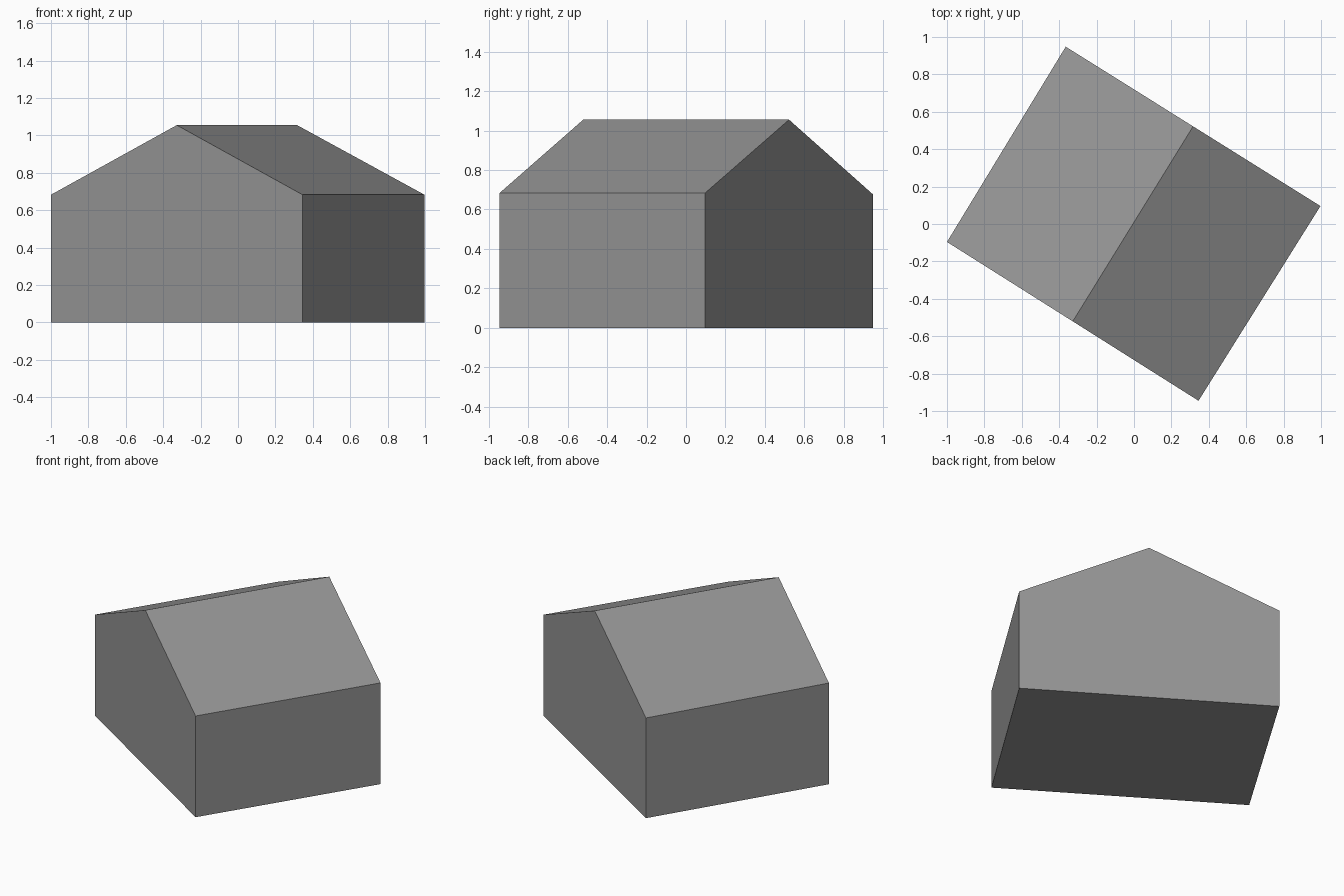
import bpy
import bmesh
from mathutils import Vector

cube = bpy.data.objects.get("Cube")
if cube:
    bpy.data.objects.remove(cube)

EAVE, RIDGE = 0.683, 1.055

grey = bpy.data.materials.new("plain grey")
grey.use_nodes = True
colour = (0.3, 0.3, 0.3, 1)
grey.diffuse_color = colour
grey.node_tree.nodes["Principled BSDF"].inputs["Base Color"].default_value = colour


def gable(bm, a, b, a_eave=EAVE):
    """Five-sided end wall outline standing on the ground points a and b."""
    a, b = Vector(a), Vector(b)
    middle = (a + b) / 2
    outline = [(a, 0), (b, 0), (b, EAVE), (middle, RIDGE), (a, a_eave)]
    return [bm.verts.new((p.x, p.y, z)) for p, z in outline]


# Gabled building: two end walls joined by floor, side walls and roof slopes
bm = bmesh.new()
front = gable(bm, (-1, -0.096), (0.345, -0.945))
back = gable(bm, (-0.365, 0.948), (0.997, 0.096), a_eave=0.676)
bm.faces.new(front)
bm.faces.new(back)
for i in range(5):
    j = (i + 1) % 5
    bm.faces.new((front[i], front[j], back[j], back[i]))
bmesh.ops.recalc_face_normals(bm, faces=bm.faces)

mesh = bpy.data.meshes.new("gabled_building")
bm.to_mesh(mesh)
bm.free()
mesh.materials.append(grey)
building = bpy.data.objects.new("gabled_building", mesh)
bpy.context.collection.objects.link(building)
